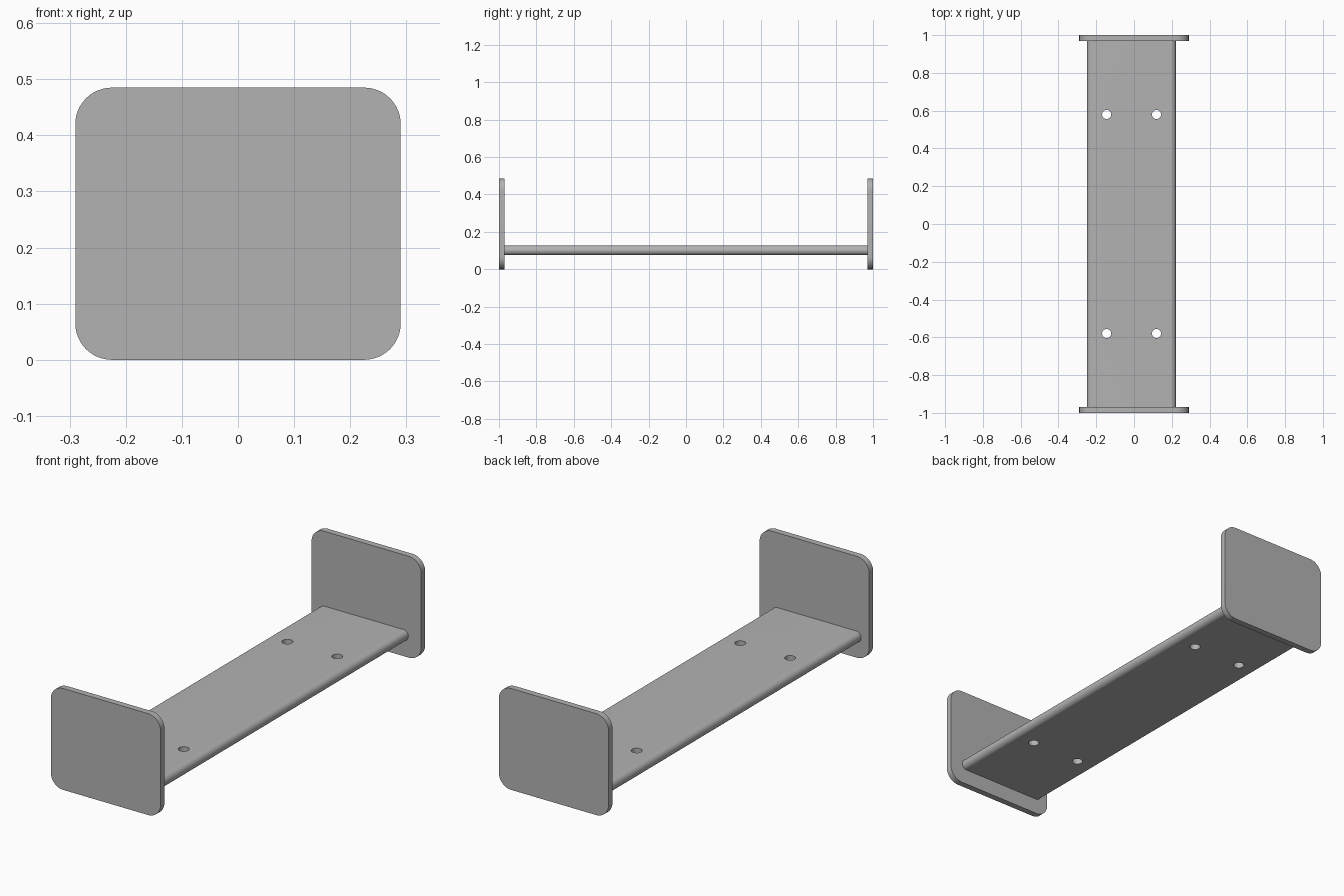
import bpy
import bmesh
from math import cos, sin, pi, radians
from mathutils import Vector

default = bpy.data.objects.get("Cube")
if default:
    bpy.data.objects.remove(default, do_unlink=True)

grey = bpy.data.materials.new("plain grey")
grey.use_nodes = True
colour = (0.45, 0.45, 0.45, 1)
grey.diffuse_color = colour
grey.node_tree.nodes["Principled BSDF"].inputs["Base Color"].default_value = colour


def rounded_bar(name, x0, x1, z0, z1, y0, y1, radius, steps=12):
    """Rounded rectangle in the xz plane, extruded from y0 to y1."""
    corners = [(x1 - radius, z1 - radius), (x0 + radius, z1 - radius),
               (x0 + radius, z0 + radius), (x1 - radius, z0 + radius)]
    bm = bmesh.new()
    ring = []
    for i, (cx, cz) in enumerate(corners):
        for s in range(steps + 1):
            a = (i + s / steps) * pi / 2
            ring.append(bm.verts.new((cx + radius * cos(a), y0, cz + radius * sin(a))))
    face = bm.faces.new(ring)
    extruded = bmesh.ops.extrude_face_region(bm, geom=[face])
    moved = [v for v in extruded["geom"] if isinstance(v, bmesh.types.BMVert)]
    bmesh.ops.translate(bm, vec=Vector((0, y1 - y0, 0)), verts=moved)
    bmesh.ops.remove_doubles(bm, verts=bm.verts[:], dist=1e-5)
    bmesh.ops.recalc_face_normals(bm, faces=bm.faces[:])
    mesh = bpy.data.meshes.new(name)
    bm.to_mesh(mesh)
    bm.free()
    obj = bpy.data.objects.new(name, mesh)
    bpy.context.collection.objects.link(obj)
    mesh.materials.append(grey)
    return obj


def select_only(obj):
    bpy.ops.object.select_all(action="DESELECT")
    obj.select_set(True)
    bpy.context.view_layer.objects.active = obj


# Upright end plates
front_plate = rounded_bar("front_end_plate", -0.29, 0.29, 0, 0.485, -1, -0.97, 0.065)
back_plate = rounded_bar("back_end_plate", -0.29, 0.29, 0, 0.485, 0.97, 1, 0.065)

# Shelf board with fully rounded long edges, set slightly off centre
shelf_x = -0.013
shelf = rounded_bar("shelf_board", shelf_x - 0.235, shelf_x + 0.235,
                    0.075, 0.127, -0.97, 0.97, 0.0259)

# Four screw holes through the shelf
for sx in (-1, 1):
    for sy in (-1, 1):
        bpy.ops.mesh.primitive_cylinder_add(
            vertices=32, radius=0.024, depth=0.2,
            location=(shelf_x + sx * 0.132, sy * 0.58, 0.1))
        cutter = bpy.context.object
        cutter.name = "hole_cutter"
        cutter.hide_render = True
        cutter.data.materials.append(grey)
        select_only(shelf)
        cut = shelf.modifiers.new("screw_hole", "BOOLEAN")
        cut.operation = "DIFFERENCE"
        cut.solver = "EXACT"
        cut.object = cutter
        bpy.ops.object.modifier_apply(modifier=cut.name)
        bpy.data.objects.remove(cutter, do_unlink=True)

# Smooth the rounded edges, keep the rims crisp
for obj in (front_plate, back_plate, shelf):
    select_only(obj)
    bpy.ops.object.shade_smooth_by_angle(angle=radians(30))
